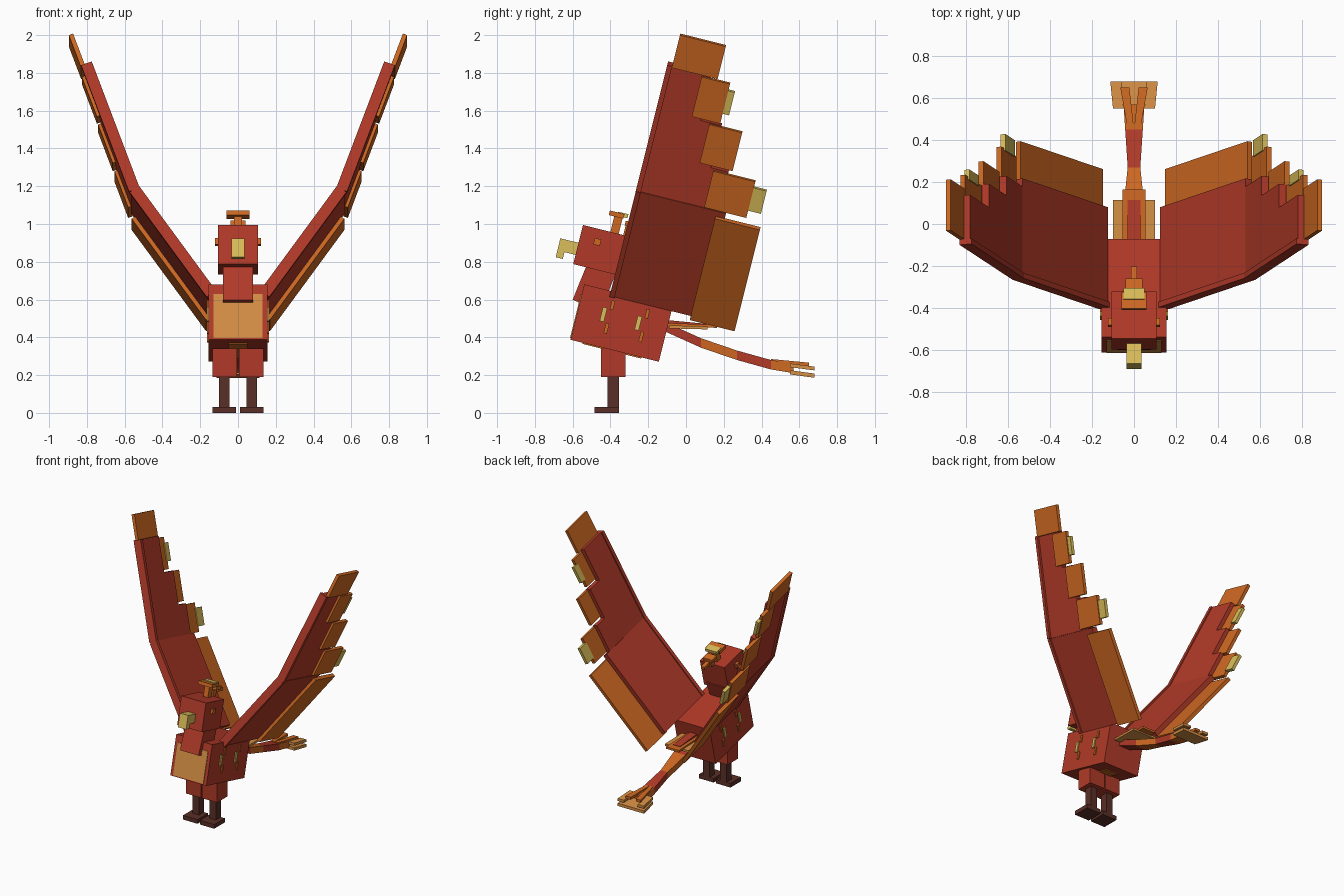
import bpy, math
from mathutils import Matrix, Vector

if "Cube" in bpy.data.objects:
    bpy.data.objects.remove(bpy.data.objects["Cube"])


def material(name, rgb):
    m = bpy.data.materials.new(name)
    m.diffuse_color = (*rgb, 1)
    m.use_nodes = True
    m.node_tree.nodes["Principled BSDF"].inputs["Base Color"].default_value = m.diffuse_color
    return m


RED = material("red", (0.44, 0.042, 0.021))
ORANGE = material("orange", (0.62, 0.14, 0.016))
AMBER = material("amber", (0.66, 0.27, 0.058))
YELLOW = material("yellow", (0.70, 0.51, 0.10))
BROWN = material("dark brown", (0.10, 0.028, 0.020))

WORLD = Matrix.Identity(4)
LEAN = Matrix.Rotation(math.radians(-14), 4, 'X')   # whole bird leans nose-up


def mesh(name, verts, faces, mat, frame, mirror):
    me = bpy.data.meshes.new(name)
    me.from_pydata([frame @ Vector(v) for v in verts], [], faces)
    me.materials.append(mat)
    ob = bpy.data.objects.new(name, me)
    bpy.context.collection.objects.link(ob)
    if mirror:
        ob.modifiers.new("Mirror", 'MIRROR')
    return ob


def box(name, x, y, z, mat, frame=LEAN, mirror=False):
    """Box from (min, max) ranges; a single x value means a half width."""
    x0, x1 = x if isinstance(x, tuple) else (-x, x)
    verts = [(a, b, c) for c in z for a, b in
             ((x0, y[0]), (x1, y[0]), (x1, y[1]), (x0, y[1]))]
    faces = [(3, 2, 1, 0), (4, 5, 6, 7)] + \
            [(i, (i + 1) % 4, (i + 1) % 4 + 4, i + 4) for i in range(4)]
    return mesh(name, verts, faces, mat, frame, mirror)


def strip(name, start, end, thick, mat, mirror=False):
    """Tapered slab between two (x0, x1, y, z) cross-sections."""
    verts = []
    for x0, x1, y, z in (start, end):
        h = thick / 2
        verts += [(x0, y, z - h), (x1, y, z - h), (x1, y, z + h), (x0, y, z + h)]
    faces = [(0, 1, 2, 3), (7, 6, 5, 4)] + \
            [(i, i + 4, (i + 1) % 4 + 4, (i + 1) % 4) for i in range(4)]
    return mesh(name, verts, faces, mat, WORLD, mirror)


# Body with chest and belly patches
box("body", 0.155, (-0.687, -0.205), (0.228, 0.53), RED)
box("chest_patch", 0.13, (-0.692, -0.685), (0.236, 0.475), AMBER)
box("belly_patch", 0.05, (-0.62, -0.30), (0.222, 0.23), ORANGE)

# Flank flecks
for i in range(2):
    u = -0.55 + 0.19 * i
    for name, du, w, hu, hw, mat in (("flank_fleck_middle", 0, 0.40, 0.012, 0.038, YELLOW),
                                     ("flank_fleck_low", 0.033, 0.333, 0.009, 0.028, ORANGE),
                                     ("flank_fleck_high", 0.034, 0.459, 0.009, 0.025, ORANGE)):
        box(name, (0.154, 0.163), (u + du - hu, u + du + hu), (w - hw, w + hw), mat, mirror=True)

# Neck and head
NECK = Matrix.Translation((0, -0.481, 0.68)) @ Matrix.Rotation(math.radians(-22), 4, 'X')
box("neck", 0.08, (-0.08, 0.08), (-0.12, 0.12), RED, NECK)
box("head", 0.106, (-0.77, -0.54), (0.62, 0.833), RED)
box("beak", 0.035, (-0.869, -0.765), (0.67, 0.736), YELLOW)
box("beak_hook", 0.035, (-0.869, -0.83), (0.633, 0.67), YELLOW)
box("eye", (0.105, 0.123), (-0.692, -0.657), (0.747, 0.782), ORANGE, mirror=True)

# Crest
box("crest_stem", 0.02, (-0.62, -0.575), (0.83, 0.917), ORANGE)
box("crest_plate", 0.06, (-0.65, -0.57), (0.917, 0.942), ORANGE)
box("crest_cap", 0.05, (-0.605, -0.55), (0.925, 0.947), YELLOW)
box("crest_back_plate", 0.04, (-0.555, -0.495), (0.885, 0.91), ORANGE)
box("crest_back_stem", 0.015, (-0.55, -0.51), (0.83, 0.885), ORANGE)
box("crest_rear_tip", 0.015, (-0.495, -0.43), (0.86, 0.885), ORANGE)

# Legs
box("thigh", (0.005, 0.135), (-0.45, -0.32), (0.19, 0.34), RED, WORLD, True)
box("shin", (0.045, 0.10), (-0.415, -0.355), (0.03, 0.19), BROWN, WORLD, True)
box("foot", (0.01, 0.135), (-0.485, -0.355), (0.0, 0.032), BROWN, WORLD, True)


def wing_frame(x, w, degrees):
    """Local x = outward through the wing, y = chord, z = along the span."""
    return LEAN @ Matrix.Translation((x, 0, w)) @ \
        Matrix.Rotation(math.radians(90 - degrees), 4, 'Y')


INNER = wing_frame(0.117, 0.533, 54.5)
OUTER = wing_frame(0.525, 1.105, 69.8)

# Inner wing
box("inner_wing_spar", (0, 0.06), (-0.542, -0.515), (0, 0.702), RED, INNER, True)
box("inner_wing_panel", (0.008, 0.05), (-0.515, -0.05), (0, 0.702), RED, INNER, True)
box("inner_wing_feather", (0.045, 0.072), (-0.10, 0.145), (-0.012, 0.667), ORANGE, INNER, True)

# Outer wing, stepped towards the tip
box("outer_wing_spar", (0, 0.06), (-0.542, -0.515), (-0.012, 0.722), RED, OUTER, True)
for s0, s1, trail in ((-0.012, 0.215, -0.09), (0.215, 0.46, -0.185), (0.46, 0.722, -0.30)):
    box("outer_wing_panel", (0.008, 0.046), (-0.515, trail), (s0, s1), RED, OUTER, True)

# Outer feathers: chord range, span range
for u, s in (((-0.17, 0.06), (-0.005, 0.205)), ((-0.25, -0.07), (0.232, 0.455)),
             ((-0.35, -0.195), (0.475, 0.705)), ((-0.515, -0.265), (0.715, 0.905))):
    box("outer_wing_feather", (0.038, 0.062), u, s, ORANGE, OUTER, True)
for u, s in (((0.05, 0.13), (0.035, 0.167)), ((-0.21, -0.16), (0.53, 0.663))):
    box("feather_tip", (0.032, 0.056), u, s, YELLOW, OUTER, True)

# Short rump feathers over the tail
strip("rump_feather_wide", (-0.1, 0.1, -0.09, 0.455), (-0.1, 0.1, 0.115, 0.45), 0.016, AMBER)
strip("rump_feather_long", (-0.055, 0.055, -0.10, 0.468), (-0.055, 0.055, 0.165, 0.458), 0.016, ORANGE)
strip("rump_feather_middle", (-0.03, 0.03, -0.12, 0.485), (-0.03, 0.03, 0.115, 0.463), 0.016, RED)

# Long tail in alternating bands: y, z, half width
tail = [(-0.12, 0.46, 0.05), (0.08, 0.37, 0.05), (0.27, 0.305, 0.03),
        (0.45, 0.255, 0.042), (0.57, 0.235, 0.05)]
for i, mat in enumerate((RED, ORANGE, RED, ORANGE)):
    (y0, z0, a), (y1, z1, b) = tail[i:i + 2]
    strip("tail_band", (-a, a, y0, z0), (-b, b, y1, z1), 0.05, mat)

# Tail fan and forked upper feathers
strip("tail_fan", (0, 0.1, 0.55, 0.215), (0, 0.113, 0.68, 0.197), 0.022, AMBER, True)
strip("tail_fan_upper", (0.05, 0.1, 0.55, 0.252), (0.06, 0.113, 0.68, 0.235), 0.02, AMBER, True)
strip("tail_fork", (0.0, 0.03, 0.45, 0.275), (0.022, 0.065, 0.65, 0.256), 0.02, ORANGE, True)
